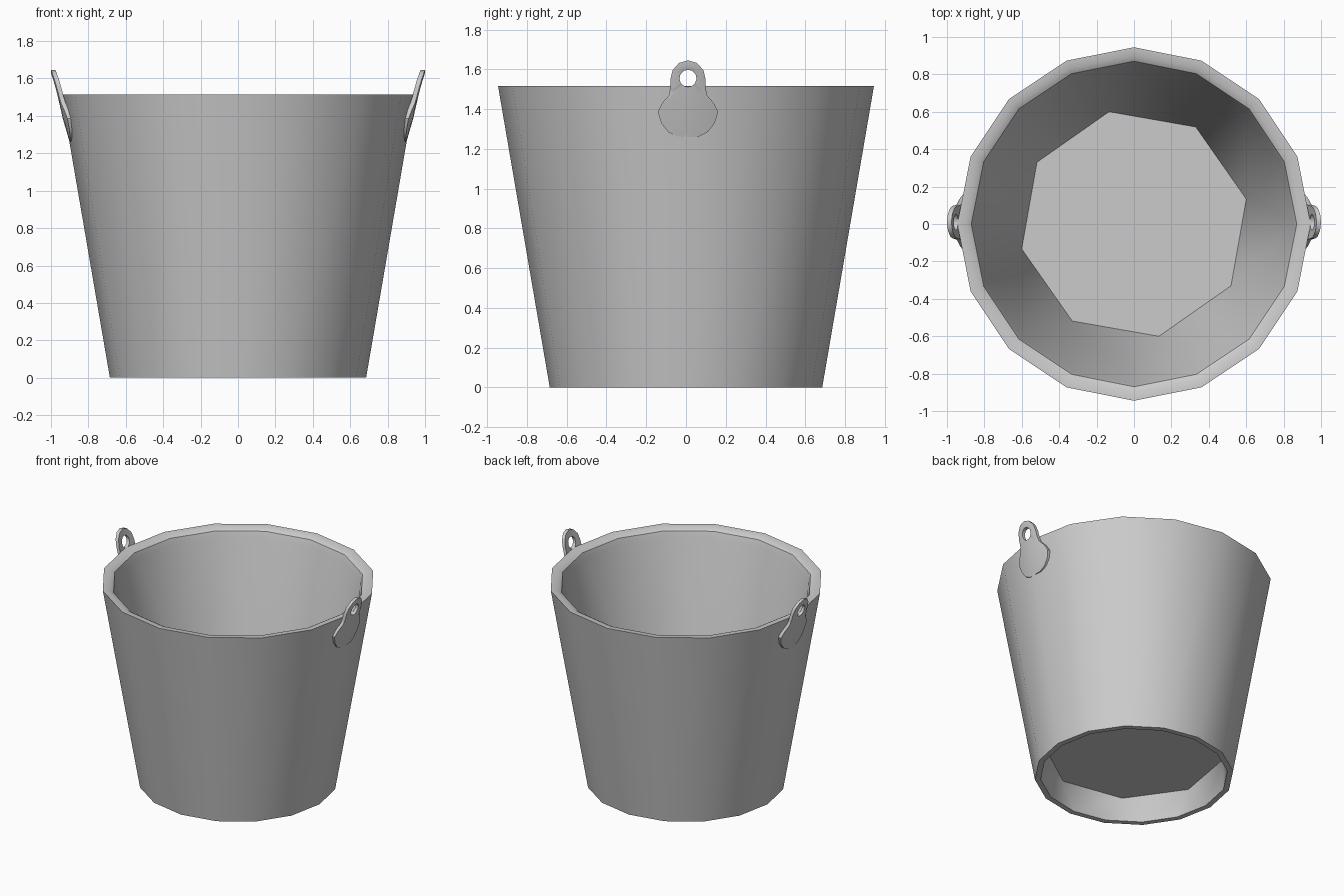
import bpy, bmesh
from math import sin, cos, tau, radians

if "Cube" in bpy.data.objects:
    bpy.data.objects.remove(bpy.data.objects["Cube"])


def finish(bm, name, angle):
    bmesh.ops.recalc_face_normals(bm, faces=bm.faces)
    mesh = bpy.data.meshes.new(name)
    bm.to_mesh(mesh)
    bm.free()
    ob = bpy.data.objects.new(name, mesh)
    bpy.context.collection.objects.link(ob)
    bpy.ops.object.select_all(action='DESELECT')
    ob.select_set(True)
    bpy.context.view_layer.objects.active = ob
    bpy.ops.object.shade_smooth_by_angle(angle=radians(angle))
    return ob


def ring(bm, r, z, n, turn=0.0):
    return [bm.verts.new((r * cos(tau * i / n + turn), r * sin(tau * i / n + turn), z))
            for i in range(n)]


def bridge(bm, a, b):
    n = len(a)
    for i in range(n):
        j = (i + 1) % n
        bm.faces.new((a[i], a[j], b[j], b[i]))


def bridge_half(bm, wide, narrow):
    # joins a ring to one with half as many sides
    n, m = len(wide), len(narrow)
    for j in range(m):
        a, b, c = wide[2 * j], wide[2 * j + 1], wide[(2 * j + 2) % n]
        p, q = narrow[j], narrow[(j + 1) % m]
        bm.faces.new((a, b, p))
        bm.faces.new((b, c, p))
        bm.faces.new((c, q, p))


# Bucket: 16-sided wall, rolled rim, 8-sided raised floor, hollow foot
bm = bmesh.new()
profile = [(0.645, 0.0), (0.685, 0.0), (0.945, 1.515), (0.90, 1.513),
           (0.87, 1.495), (0.855, 1.45)]
rings = [ring(bm, r, z, 16) for r, z in profile]
for a, b in zip(rings, rings[1:]):
    bridge(bm, a, b)
floor_top = ring(bm, 0.615, 0.19, 8, radians(12.5))
floor_under = ring(bm, 0.615, 0.17, 8, radians(12.5))
bridge_half(bm, rings[-1], floor_top)
bridge_half(bm, rings[0], floor_under)
bm.faces.new(floor_top)
bm.faces.new(floor_under)
finish(bm, "bucket", 40)

# Handle lugs: keyhole-shaped plates that lean with the wall and wrap round it
half = [(0.045, 1.632), (0.078, 1.595), (0.088, 1.55), (0.09, 1.50), (0.097, 1.468),
        (0.13, 1.43), (0.152, 1.385), (0.135, 1.33), (0.10, 1.285), (0.055, 1.262)]
outline = [(0.0, 1.645)] + half + [(0.0, 1.258)] + [(-u, z) for u, z in reversed(half)]
HZ, HR = 1.555, 0.043


def lug(name, side):
    bm = bmesh.new()

    def loop(t, depth):
        pts = []
        for u, z in outline:
            d = ((u * u + (z - HZ) ** 2) ** 0.5)
            hu, hz = u / d * HR, HZ + (z - HZ) / d * HR
            y, h = hu + (u - hu) * t, hz + (z - hz) * t
            x = 0.90 + 0.26 * (h - 1.26) - 0.9 * y * y - depth
            pts.append(bm.verts.new((side * x, y + 0.01, h)))
        return pts

    loops = [loop(0, 0.024), loop(0, 0), loop(0.5, -0.004), loop(1, 0),
             loop(1, 0.024), loop(0.5, 0.024)]
    for a, b in zip(loops, loops[1:] + loops[:1]):
        bridge(bm, a, b)
    finish(bm, name, 40)


lug("lug_right", 1)
lug("lug_left", -1)
